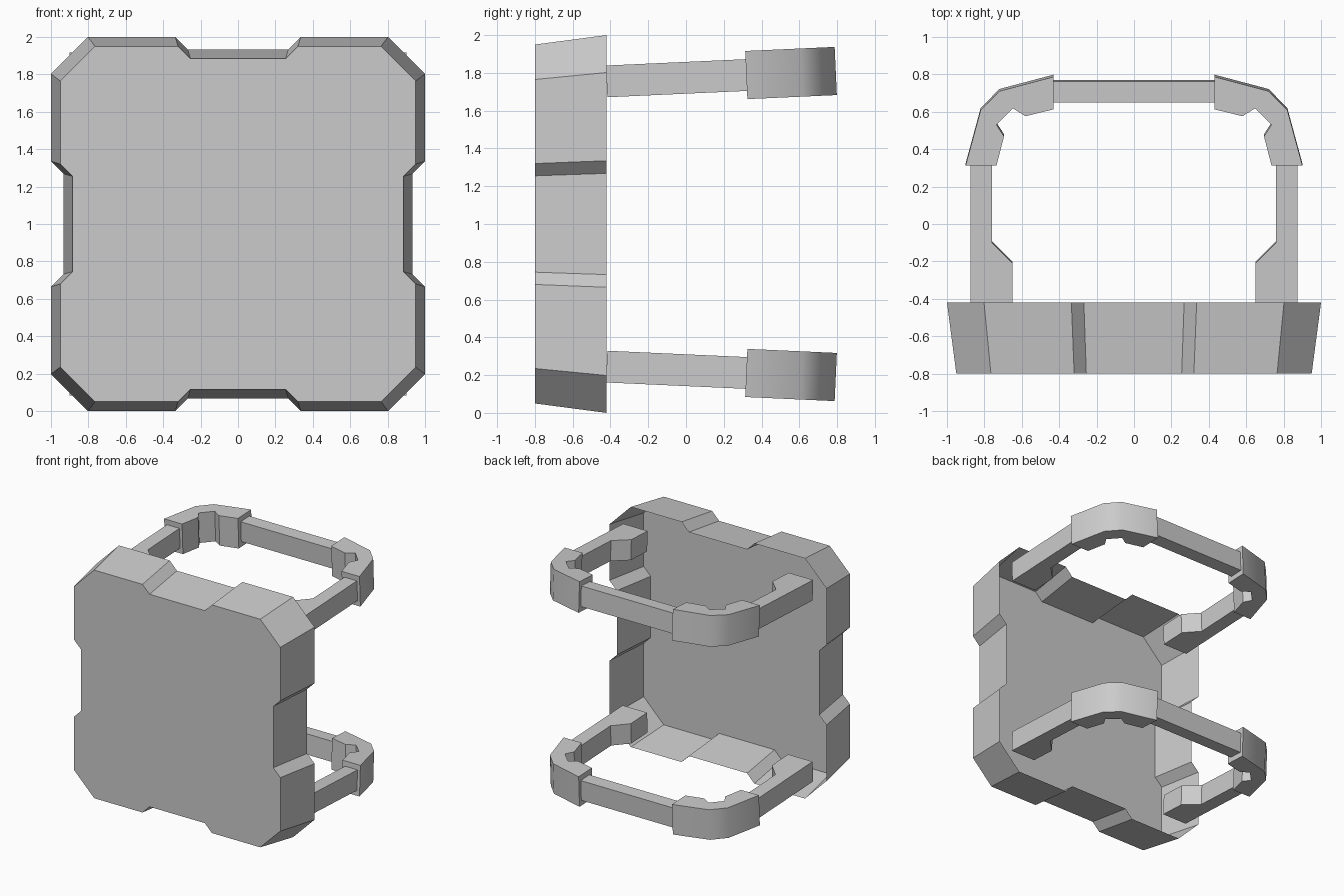
import bpy, bmesh, math
from mathutils import Matrix, Vector

if "Cube" in bpy.data.objects:
    bpy.data.objects.remove(bpy.data.objects["Cube"])

TILT = math.radians(2.6)      # each frame loop flares away from the middle
PIVOT = Vector((0, -0.42, 1.755))


def finish(name, bm, smooth=False):
    mesh = bpy.data.meshes.new(name)
    bm.to_mesh(mesh)
    bm.free()
    obj = bpy.data.objects.new(name, mesh)
    bpy.context.collection.objects.link(obj)
    if smooth:
        bpy.ops.object.select_all(action='DESELECT')
        obj.select_set(True)
        bpy.context.view_layer.objects.active = obj
        bpy.ops.object.shade_smooth_by_angle(angle=math.radians(40))
    return obj


def outline(edge, notch, a, b, c, y):
    """Chamfered square with a notch in the middle of each side."""
    quarter = [(notch, a), (edge, b), (edge, c), (c, edge), (b, edge), (a, notch)]
    pts = []
    for _ in range(4):
        pts += [(u, y, 1 + v) for u, v in quarter]
        quarter = [(-v, u) for u, v in quarter]
    return pts


def loop_part(name, profile, height, side, level, smooth=False):
    """Extrude a plan profile, tilt it, mirror it to a side (x) and level (z)."""
    bm = bmesh.new()
    base = bm.faces.new([bm.verts.new((x, y, PIVOT.z - height / 2)) for x, y in profile])
    ext = bmesh.ops.extrude_face_region(bm, geom=[base])
    top = [g for g in ext['geom'] if isinstance(g, bmesh.types.BMVert)]
    bmesh.ops.translate(bm, verts=top, vec=(0, 0, height))
    bmesh.ops.rotate(bm, verts=bm.verts, cent=PIVOT, matrix=Matrix.Rotation(TILT, 3, 'X'))
    for v in bm.verts:
        v.co.x *= side
        v.co.z = 1 + (v.co.z - 1) * level
    bmesh.ops.recalc_face_normals(bm, faces=bm.faces)
    return finish(name, bm, smooth)


# Front shell: open at the back, flaring slightly from front to rear
bm = bmesh.new()
front = [bm.verts.new(p) for p in outline(0.95, 0.885, 0.255, 0.32, 0.765, -0.8)]
rear = [bm.verts.new(p) for p in outline(1.0, 0.932, 0.268, 0.335, 0.802, -0.42)]
bm.faces.new(front)
for i in range(len(front)):
    j = (i + 1) % len(front)
    bm.faces.new((front[j], front[i], rear[i], rear[j]))
finish("front_shell", bm)

# Plan profiles of the frame loops
arm = [(0.875, -0.42), (0.875, 0.33), (0.76, 0.33), (0.76, -0.095),
       (0.65, -0.205), (0.65, -0.42)]
corner = [(0.9, 0.32), (0.82, 0.615), (0.72, 0.717), (0.43, 0.794),
          (0.43, 0.62), (0.58, 0.583), (0.647, 0.625), (0.735, 0.537),
          (0.695, 0.475), (0.735, 0.32)]
bar = [(-0.44, 0.655), (0.44, 0.655), (0.44, 0.768), (-0.44, 0.768)]

# Upper and lower loops: side arms, corner guards and rear bar
for level, where in ((1, "upper"), (-1, "lower")):
    for side, hand in ((1, "right"), (-1, "left")):
        loop_part(f"{where}_{hand}_arm", arm, 0.168, side, level)
        loop_part(f"{where}_{hand}_corner_guard", corner, 0.255, side, level, True)
    loop_part(f"{where}_rear_bar", bar, 0.168, 1, level)
